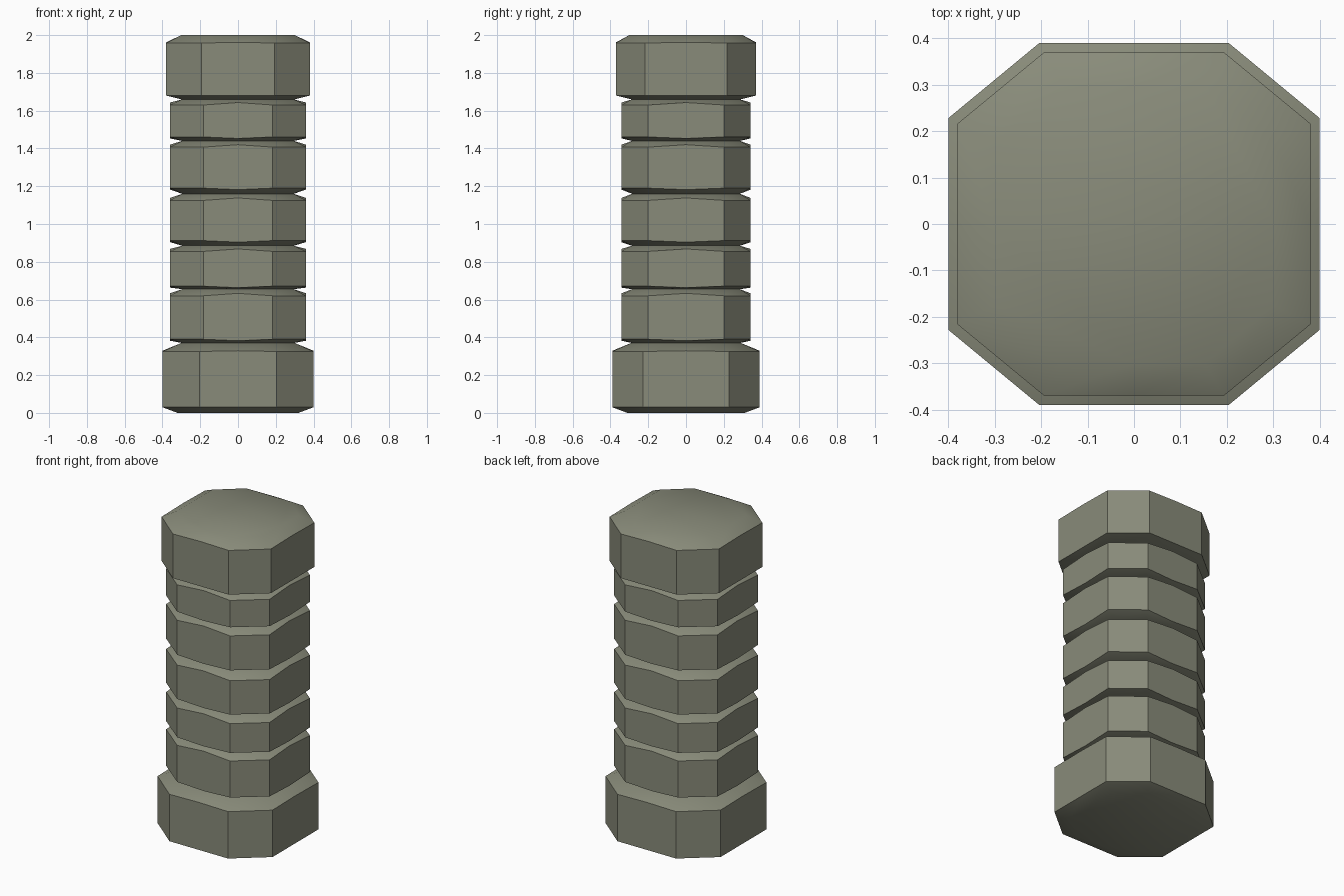
import bpy, bmesh, math

if "Cube" in bpy.data.objects:
    bpy.data.objects.remove(bpy.data.objects["Cube"])

stone = bpy.data.materials.new("olive grey stone")
stone.diffuse_color = (0.25, 0.26, 0.195, 1)
stone.use_nodes = True
stone.node_tree.nodes["Principled BSDF"].inputs["Base Color"].default_value = stone.diffuse_color


def ring(bm, hx, hy, z, bump=0.0):
    """Octagon with an extra vertex mid-way on each of the four main sides."""
    cx, cy = hx * 0.51, hy * 0.585
    pts = [(hx, 0, 1), (hx, cy, 0), (cx, hy, 0), (0, hy, 1),
           (-cx, hy, 0), (-hx, cy, 0), (-hx, 0, 1), (-hx, -cy, 0),
           (-cx, -hy, 0), (0, -hy, 1), (cx, -hy, 0), (hx, -cy, 0)]
    return [bm.verts.new((x, y, z + bump * m)) for x, y, m in pts]


def block(name, sections):
    """Loft a chamfered block through (half x, half y, z, mid-side bump)."""
    bm = bmesh.new()
    rings = [ring(bm, *s) for s in sections]
    for a, b in zip(rings, rings[1:]):
        for i in range(len(a)):
            j = (i + 1) % len(a)
            bm.faces.new((a[i], a[j], b[j], b[i]))
    bm.faces.new(rings[0][::-1])
    bm.faces.new(rings[-1])
    bmesh.ops.recalc_face_normals(bm, faces=bm.faces[:])
    me = bpy.data.meshes.new(name)
    bm.to_mesh(me)
    bm.free()
    me.materials.append(stone)
    ob = bpy.data.objects.new(name, me)
    bpy.context.collection.objects.link(ob)
    bpy.ops.object.select_all(action='DESELECT')
    ob.select_set(True)
    bpy.context.view_layer.objects.active = ob
    bpy.ops.object.shade_smooth_by_angle(angle=math.radians(30))


# Base block
block("base", [(0.32, 0.31, 0.0, 0), (0.40, 0.39, 0.03, 0),
               (0.40, 0.39, 0.325, 0.004), (0.30, 0.29, 0.37, 0)])

# Stacked column drums: bottom neck, lower edge, upper edge, top neck
drums = [(0.37, 0.39, 0.62, 0.655), (0.655, 0.671, 0.855, 0.885),
         (0.885, 0.912, 1.125, 1.16), (1.16, 1.19, 1.407, 1.44),
         (1.44, 1.461, 1.63, 1.66)]
for i, (z0, z1, z2, z3) in enumerate(drums, 1):
    block(f"drum_{i}", [(0.295, 0.285, z0, 0), (0.36, 0.342, z1, -0.008),
                        (0.36, 0.342, z2, 0.013), (0.295, 0.285, z3, 0)])

# Cap block
block("cap", [(0.30, 0.29, 1.66, 0), (0.38, 0.37, 1.68, 0),
              (0.38, 0.37, 1.958, 0.004), (0.30, 0.30, 2.0, 0)])
